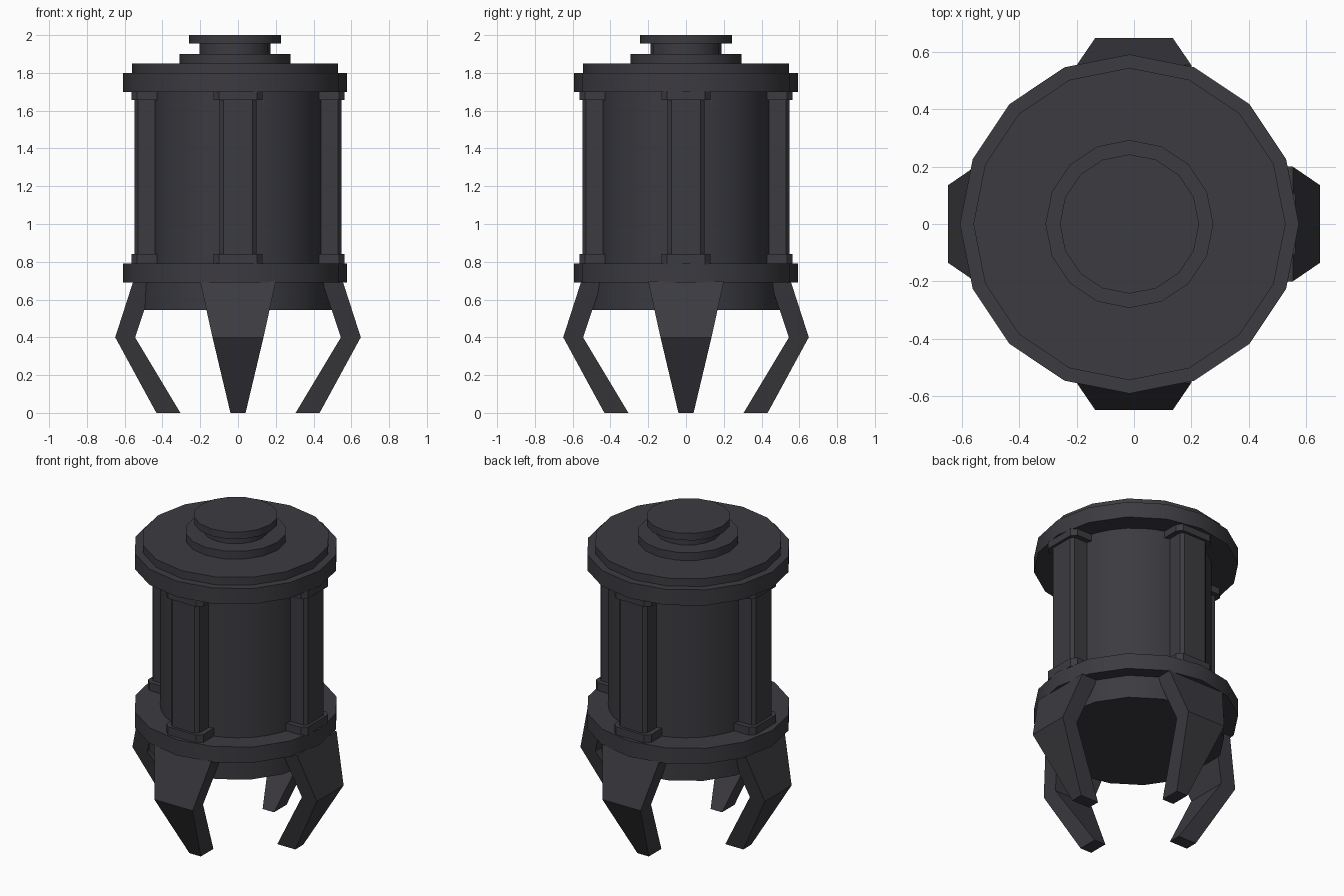
import bpy, math
from mathutils import Matrix

if "Cube" in bpy.data.objects:
    bpy.data.objects.remove(bpy.data.objects["Cube"])

mat = bpy.data.materials.new("dark_charcoal")
mat.diffuse_color = (0.045, 0.043, 0.051, 1)
mat.use_nodes = True
mat.node_tree.nodes["Principled BSDF"].inputs["Base Color"].default_value = mat.diffuse_color


def finish(ob, smooth=False):
    ob.data.materials.append(mat)
    if smooth:
        bpy.ops.object.select_all(action='DESELECT')
        ob.select_set(True)
        bpy.context.view_layer.objects.active = ob
        bpy.ops.object.shade_smooth_by_angle(angle=math.radians(30))


def disc(name, r, z0, z1, sides=16, cx=-0.016):
    # vertex on the +x axis
    bpy.ops.mesh.primitive_cylinder_add(vertices=sides, radius=r, depth=z1 - z0,
                                        location=(cx, 0, (z0 + z1) / 2))
    ob = bpy.context.object
    ob.name = name
    finish(ob, True)


def loft(name, rings, angle):
    """Join rings of equal point count into a closed solid, turned about z."""
    n = len(rings[0])
    verts = [p for ring in rings for p in ring]
    faces = [list(range(n))[::-1], list(range(len(verts) - n, len(verts)))]
    for k in range(len(rings) - 1):
        for i in range(n):
            j = (i + 1) % n
            faces.append([k * n + i, k * n + j, (k + 1) * n + j, (k + 1) * n + i])
    me = bpy.data.meshes.new(name)
    me.from_pydata(verts, [], faces)
    me.transform(Matrix.Rotation(angle, 4, 'Z'))
    me.update()
    ob = bpy.data.objects.new(name, me)
    bpy.context.collection.objects.link(ob)
    finish(ob)


# stacked round parts
disc("base_drum", 0.51, 0.545, 0.70)
disc("lower_flange", 0.592, 0.69, 0.79)
disc("main_drum", 0.45, 0.78, 1.71, sides=32, cx=0)
disc("upper_flange", 0.592, 1.70, 1.80)
disc("lid_plate", 0.545, 1.79, 1.85)
disc("lid_ring", 0.293, 1.84, 1.90)
disc("neck", 0.188, 1.89, 1.96)
disc("top_knob", 0.243, 1.955, 2.0)


def pillar_section(outer, half, front, chamfer, z):
    # chamfered block section pointing along +x
    return [(0.40, -half, z), (outer - chamfer, -half, z), (outer, -front, z),
            (outer, front, z), (outer - chamfer, half, z), (0.40, half, z)]


def claw_section(inner, outer, half, z):
    return [(inner, -half, z), (outer, -half, z), (outer, half, z), (inner, half, z)]


# four pillars with end blocks, and four bent claws
for i, side in enumerate(("right", "back", "left", "front")):
    a = i * math.pi / 2
    for part, dims, z0, z1 in (
            ("pillar", (0.547, 0.098, 0.078, 0.018), 0.80, 1.69),
            ("pillar_foot", (0.564, 0.13, 0.10, 0.03), 0.785, 0.84),
            ("pillar_head", (0.564, 0.13, 0.10, 0.03), 1.657, 1.705)):
        loft(f"{side}_{part}", [pillar_section(*dims, z) for z in (z0, z1)], a)
    loft(f"{side}_claw", [claw_section(0.305, 0.432, 0.04, 0),
                          claw_section(0.545, 0.65, 0.135, 0.40),
                          claw_section(0.445, 0.555, 0.20, 0.695)], a)
